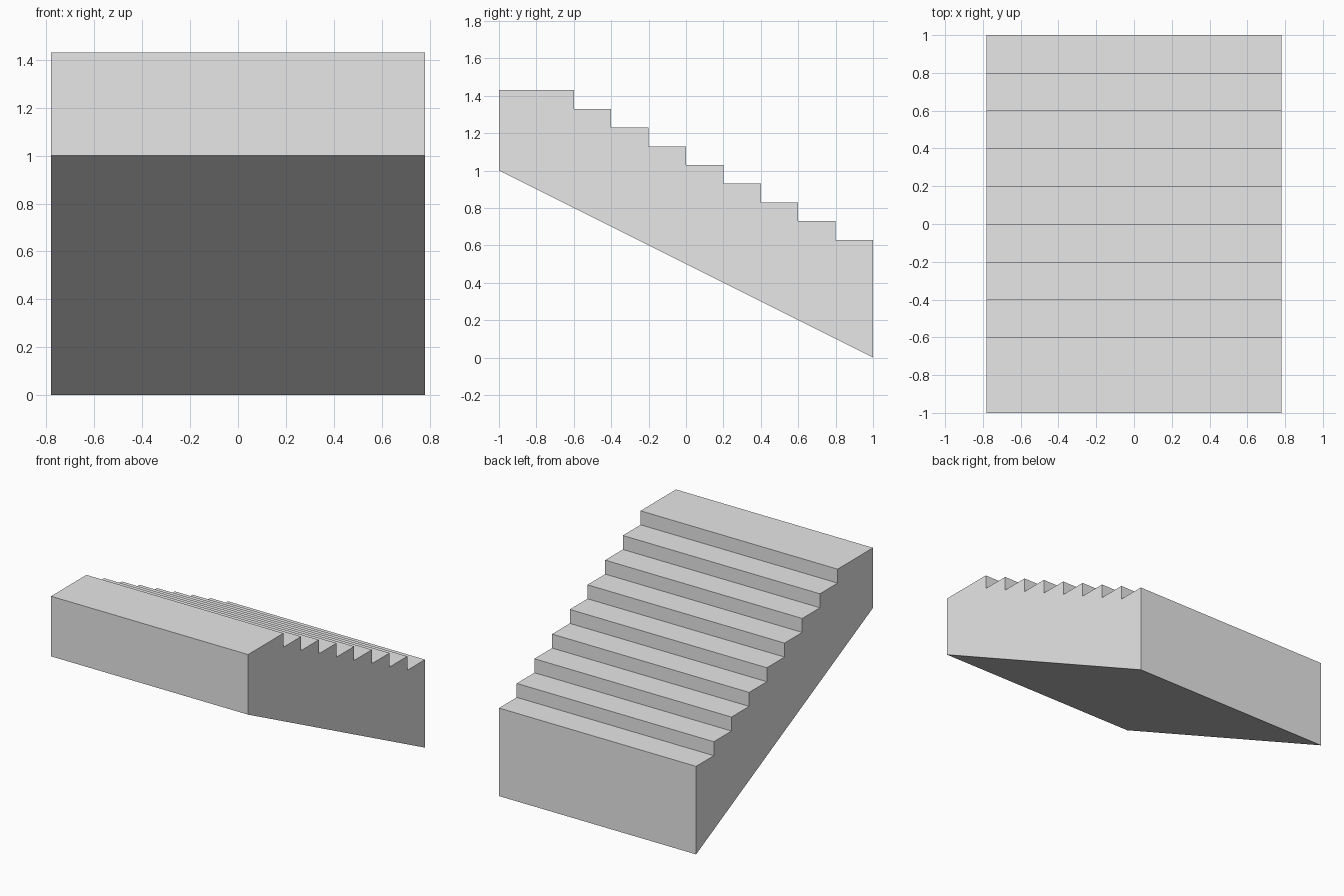
import bpy
import bmesh

WIDTH = 1.56
TREAD, RISER, STEPS = 0.2, 0.1, 8
TOP = 1.43

cube = bpy.data.objects.get("Cube")
if cube:
    bpy.data.objects.remove(cube, do_unlink=True)

# Plain grey material
grey = bpy.data.materials.new("light grey")
grey.use_nodes = True
colour = (0.8, 0.8, 0.8, 1)
grey.diffuse_color = colour
grey.node_tree.nodes["Principled BSDF"].inputs["Base Color"].default_value = colour

# Side profile (y, z): sloped underside, upper landing, descending steps
profile = [(1, 0), (-1, 1), (-1, TOP)]
for i in range(STEPS):
    y = -0.6 + i * TREAD
    profile += [(y, TOP - i * RISER), (y, TOP - (i + 1) * RISER)]
profile.append((1, TOP - STEPS * RISER))

# Extrude the profile across the width
bm = bmesh.new()
side = bm.faces.new([bm.verts.new((-WIDTH / 2, y, z)) for y, z in profile])
result = bmesh.ops.extrude_face_region(bm, geom=[side], use_keep_orig=True)
moved = [v for v in result["geom"] if isinstance(v, bmesh.types.BMVert)]
bmesh.ops.translate(bm, verts=moved, vec=(WIDTH, 0, 0))
bmesh.ops.recalc_face_normals(bm, faces=bm.faces)

mesh = bpy.data.meshes.new("staircase")
bm.to_mesh(mesh)
bm.free()
mesh.materials.append(grey)
staircase = bpy.data.objects.new("staircase", mesh)
bpy.context.collection.objects.link(staircase)
